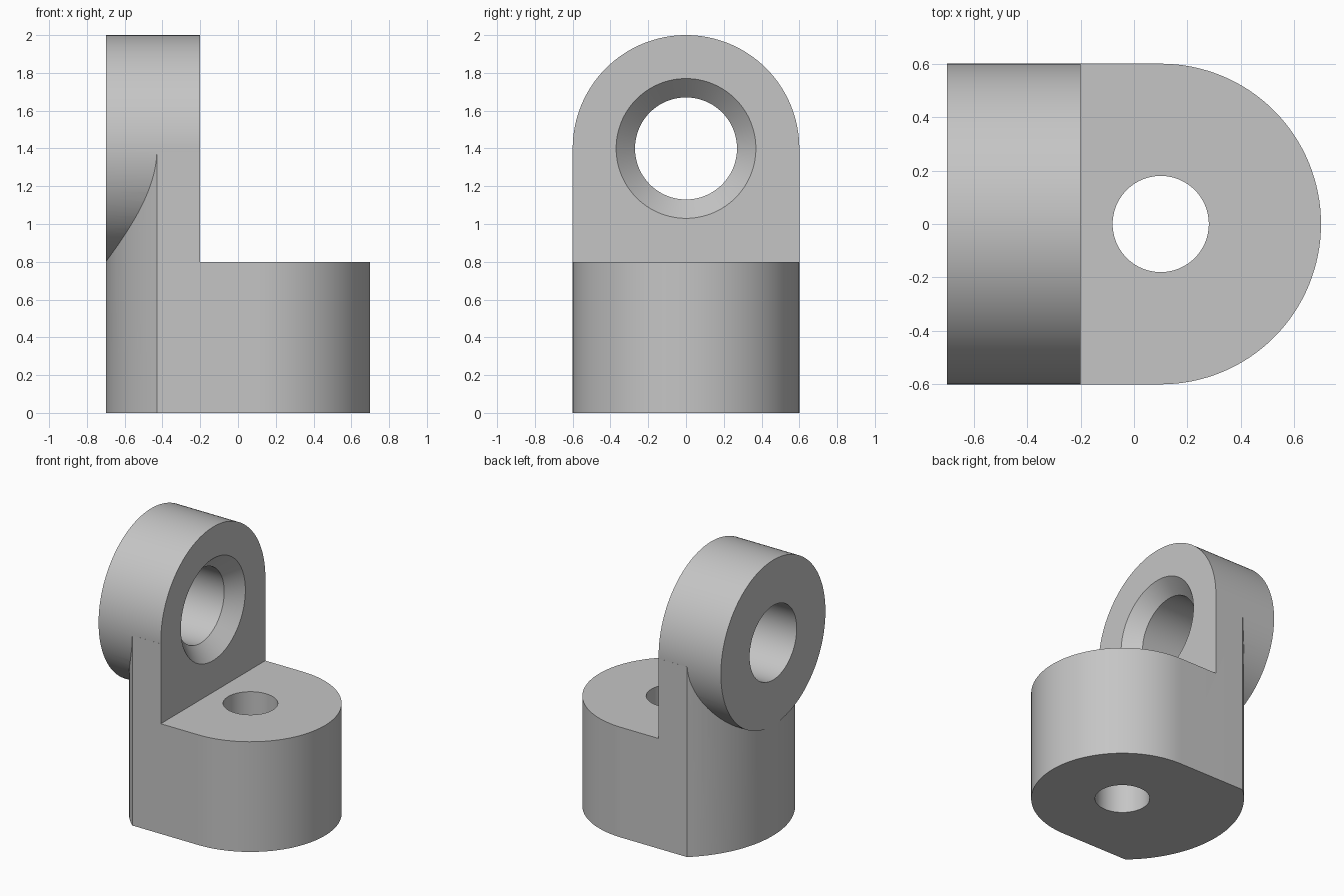
import bpy
import bmesh
from math import sin, cos, pi, asin, radians

cube = bpy.data.objects.get("Cube")
if cube:
    bpy.data.objects.remove(cube)

# Material
grey = bpy.data.materials.new("plain grey")
grey.use_nodes = True
tone = (0.56, 0.56, 0.56, 1)
grey.diffuse_color = tone
grey.node_tree.nodes["Principled BSDF"].inputs["Base Color"].default_value = tone


def loft(name, rings):
    """Solid skinned through rings of equal point count, capped at both ends."""
    bm = bmesh.new()
    loops = [[bm.verts.new(p) for p in ring] for ring in rings]
    for low, high in zip(loops, loops[1:]):
        for i in range(len(low)):
            j = (i + 1) % len(low)
            bm.faces.new((low[i], low[j], high[j], high[i]))
    bm.faces.new(loops[0])
    bm.faces.new(loops[-1])
    bmesh.ops.recalc_face_normals(bm, faces=bm.faces)
    mesh = bpy.data.meshes.new(name)
    bm.to_mesh(mesh)
    bm.free()
    mesh.materials.append(grey)
    obj = bpy.data.objects.new(name, mesh)
    bpy.context.collection.objects.link(obj)
    return obj


def arc(cx, cy, radius, start, end, steps):
    angles = [start + (end - start) * i / steps for i in range(steps + 1)]
    return [(cx + radius * cos(a), cy + radius * sin(a)) for a in angles]


def circle_x(x, radius):
    return [(x, y, z) for y, z in arc(0, EYE_Z, radius, 0, 2 * pi, 128)[:-1]]


def combine(target, tool, operation):
    mod = target.modifiers.new(operation, "BOOLEAN")
    mod.operation = operation
    mod.solver = "EXACT"
    mod.object = tool
    bpy.context.view_layer.objects.active = target
    bpy.ops.object.modifier_apply(modifier=mod.name)
    bpy.data.objects.remove(tool)


HALF = 0.6      # half width of the bracket
EYE_Z = 1.4     # height of the eye centre
BASE_Z = 0.8    # height of the foot
PIVOT = 0.1     # x of the foot hole
STEP = -0.2     # x of the upright's front face

# Footprint: round nose, straight flanks, shallow curved back
sweep = asin(HALF / 0.8)
footprint = arc(PIVOT, 0, HALF, -pi / 2, pi / 2, 64)
footprint += arc(PIVOT, 0, 0.8, pi - sweep, pi + sweep, 41)
bracket = loft("bracket", [[(x, y, z) for x, y in footprint] for z in (0, EYE_Z - 0.02)])

# Round eye, merged with the upright
eye = loft("eye", [circle_x(-0.7, HALF), circle_x(STEP + 0.1, HALF)])
combine(bracket, eye, "UNION")

# Step cut above the foot
square = [(STEP, -1), (1, -1), (1, 1), (STEP, 1)]
step = loft("step_cutter", [[(x, y, z) for x, y in square] for z in (BASE_Z, 2.2)])
combine(bracket, step, "DIFFERENCE")

# Eye bore with a countersink on the step side
bore = loft("bore_cutter", [circle_x(-0.8, 0.27), circle_x(STEP - 0.1, 0.27),
                            circle_x(STEP + 0.1, 0.47)])
combine(bracket, bore, "DIFFERENCE")

# Upright hole through the foot
ring = arc(PIVOT, 0, 0.18, 0, 2 * pi, 96)[:-1]
hole = loft("hole_cutter", [[(x, y, z) for x, y in ring] for z in (-0.1, 1)])
combine(bracket, hole, "DIFFERENCE")

# Smooth curves, crisp edges
bpy.ops.object.select_all(action="DESELECT")
bracket.select_set(True)
bpy.context.view_layer.objects.active = bracket
bpy.ops.object.shade_smooth_by_angle(angle=radians(30))
